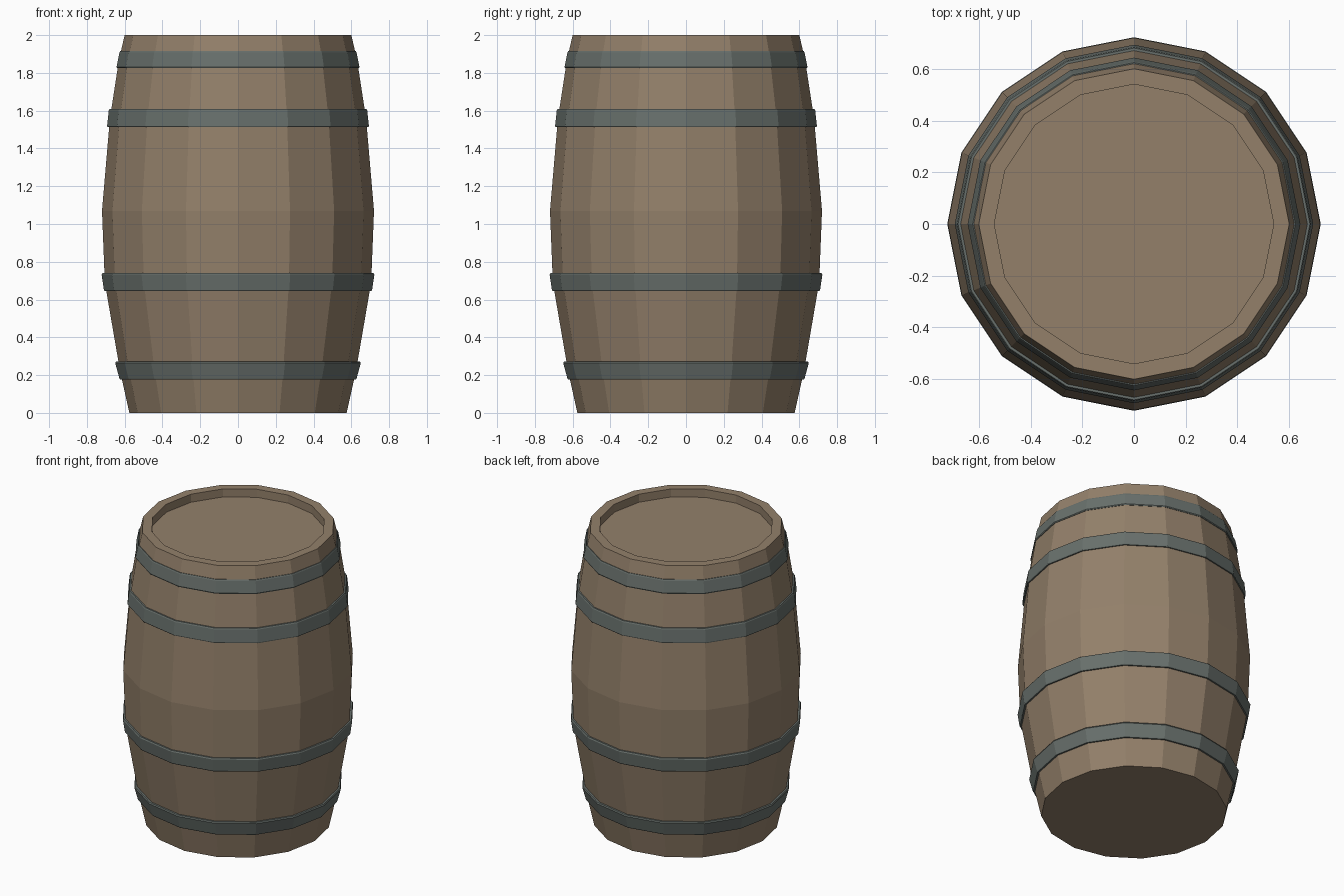
import bpy, bmesh, math

if "Cube" in bpy.data.objects:
    bpy.data.objects.remove(bpy.data.objects["Cube"])

SIDES = 16

def material(name, srgb):
    m = bpy.data.materials.new(name)
    lin = [((c / 255 + 0.055) / 1.055) ** 2.4 for c in srgb]
    m.diffuse_color = (*lin, 1.0)
    m.use_nodes = True
    m.node_tree.nodes["Principled BSDF"].inputs["Base Color"].default_value = m.diffuse_color
    return m

WOOD = material("brown wood", (147, 128, 106))
IRON = material("grey iron", (104, 112, 108))

def lathe(name, profile, mat, closed=False):
    """Turn (radius, z) points around z; open profiles get end caps."""
    bm = bmesh.new()
    rings = []
    for r, z in profile:
        rings.append([bm.verts.new((r * math.cos(a), r * math.sin(a), z))
                      for a in (2 * math.pi * i / SIDES for i in range(SIDES))])
    pairs = list(zip(rings, rings[1:]))
    if closed:
        pairs.append((rings[-1], rings[0]))
    else:
        bm.faces.new(rings[0])
        bm.faces.new(rings[-1])
    for a, b in pairs:
        for i in range(SIDES):
            j = (i + 1) % SIDES
            bm.faces.new((a[i], a[j], b[j], b[i]))
    bmesh.ops.recalc_face_normals(bm, faces=bm.faces)
    me = bpy.data.meshes.new(name)
    bm.to_mesh(me)
    bm.free()
    me.materials.append(mat)
    ob = bpy.data.objects.new(name, me)
    bpy.context.collection.objects.link(ob)
    return ob

# Staves: bulging wall, top rim and recessed lid in one turned shape
lathe("barrel_body", [(0.575, 0), (0.625, 0.225), (0.705, 0.69), (0.72, 1.07),
                      (0.678, 1.56), (0.63, 1.87), (0.60, 2.0),
                      (0.54, 2.0), (0.54, 1.945)], WOOD)

# Iron hoops: bottom z, bottom radius, top z, top radius
hoops = [(0.177, 0.628, 0.272, 0.650), (0.645, 0.710, 0.740, 0.722),
         (1.513, 0.693, 1.610, 0.684), (1.825, 0.643, 1.915, 0.628)]
for n, (z0, r0, z1, r1) in enumerate(hoops, 1):
    lathe(f"hoop_{n}", [(r0 - 0.04, z0), (r0 - 0.003, z0), (r0, z0 + 0.006),
                        (r1, z1 - 0.008), (r1 - 0.004, z1), (r1 - 0.04, z1)],
          IRON, closed=True)
